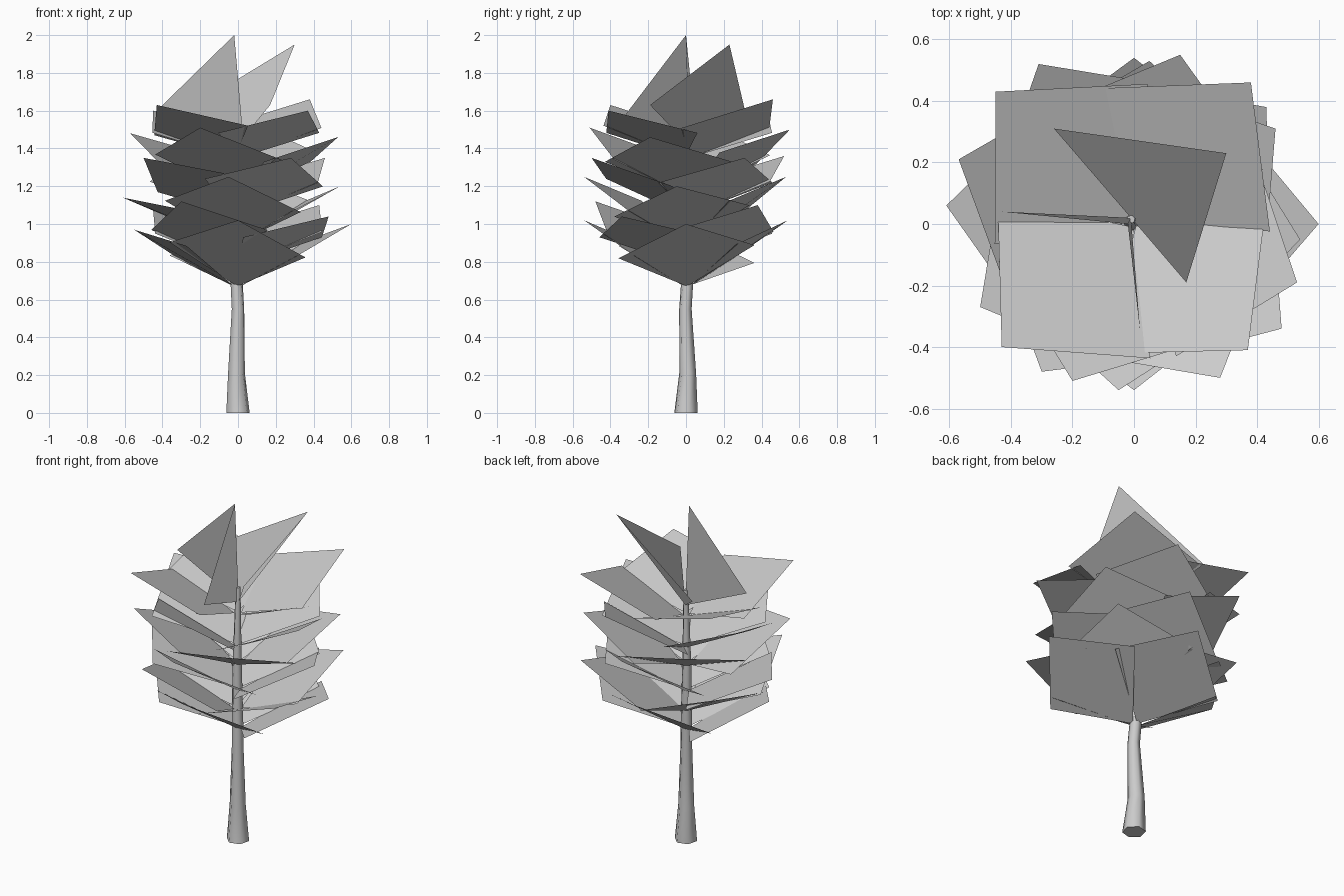
import bpy, math
from mathutils import Vector

if "Cube" in bpy.data.objects:
    bpy.data.objects.remove(bpy.data.objects["Cube"])


def make(name, verts, faces, smooth=False):
    me = bpy.data.meshes.new(name)
    me.from_pydata([tuple(v) for v in verts], [], faces)
    me.update()
    if smooth:
        for p in me.polygons:
            p.use_smooth = len(p.vertices) == 4
    ob = bpy.data.objects.new(name, me)
    bpy.context.collection.objects.link(ob)
    return ob


# Trunk: tapered, slightly bent six-sided tube (x, y, z, radius)
path = [(0, 0, 0, .064), (-.008, .009, .21, .046), (0, -.003, .55, .034),
        (-.009, .008, .72, .033), (-.008, .004, 1.05, .026), (-.01, .015, 1.5, .014)]
N = 6
verts, faces = [], []
for x, y, z, r in path:
    for i in range(N):
        a = 2 * math.pi * (i + .25) / N
        verts.append((x + r * math.cos(a), y + r * math.sin(a), z))
for k in range(len(path) - 1):
    for i in range(N):
        j = (i + 1) % N
        faces.append((k * N + i, k * N + j, (k + 1) * N + j, (k + 1) * N + i))
faces += [tuple(reversed(range(N))), tuple(range((len(path) - 1) * N, len(path) * N))]
make("trunk", verts, faces, True)

# Leaf tiers: stem height, then the outer tip and sideways twist of each leaf
tiers = [
    (.67, [(.60, 0, 1.0, .035), (0, .54, 1.02, -.03), (-.55, 0, .97, .045), (0, -.54, 1.02, -.04)]),
    (.78, [(.48, -.34, 1.04, 0), (.43, .38, 1.10, 0), (-.45, .33, 1.08, 0), (-.30, -.48, 1.12, 0)]),
    (.90, [(-.61, .06, 1.14, .045), (-.05, -.54, 1.25, -.03), (.54, -.05, 1.20, .03), (.05, .53, 1.25, -.03)]),
    (1.05, [(.28, -.50, 1.35, -.02), (.46, .31, 1.35, 0), (-.31, .52, 1.36, 0), (-.50, -.27, 1.35, .05)]),
    (1.16, [(-.57, .21, 1.48, -.025), (-.20, -.51, 1.51, -.015), (.53, -.19, 1.46, 0), (.15, .55, 1.50, -.03)]),
    (1.35, [(-.43, -.40, 1.63, .025), (.37, -.41, 1.60, 0), (.38, .46, 1.66, 0), (-.45, .43, 1.60, 0)]),
]


def leaf(stem, tip, twist, reach):
    d = tip - stem
    side = Vector((-d.y, d.x, 0)).normalized() * .36 + Vector((0, 0, twist))
    mid = stem + d * reach + Vector((0, 0, .025))
    return [stem, mid - side, tip, mid + side]


verts = []
for z, tips in tiers:
    for x, y, tz, twist in tips:
        reach = .43 if z > 1.3 else .48
        # each stem starts on the trunk surface, on the leaf's own side
        stem = Vector((-.005 + x * .03, .005 + y * .03, z))
        verts += leaf(stem, Vector((x, y, tz)), twist, reach)

# Two steep crown leaves, folded along the middle
verts += [Vector(p) for p in (
    (-.01, .02, 1.41), (.17, -.19, 1.63), (.30, .23, 1.95), (-.26, .31, 1.61),
    (-.01, .02, 1.41), (-.43, .04, 1.60), (-.02, 0, 2.0), (.02, -.35, 1.54))]
faces = [tuple(range(i, i + 4)) for i in range(0, len(verts), 4)]
make("leaves", verts, faces)
